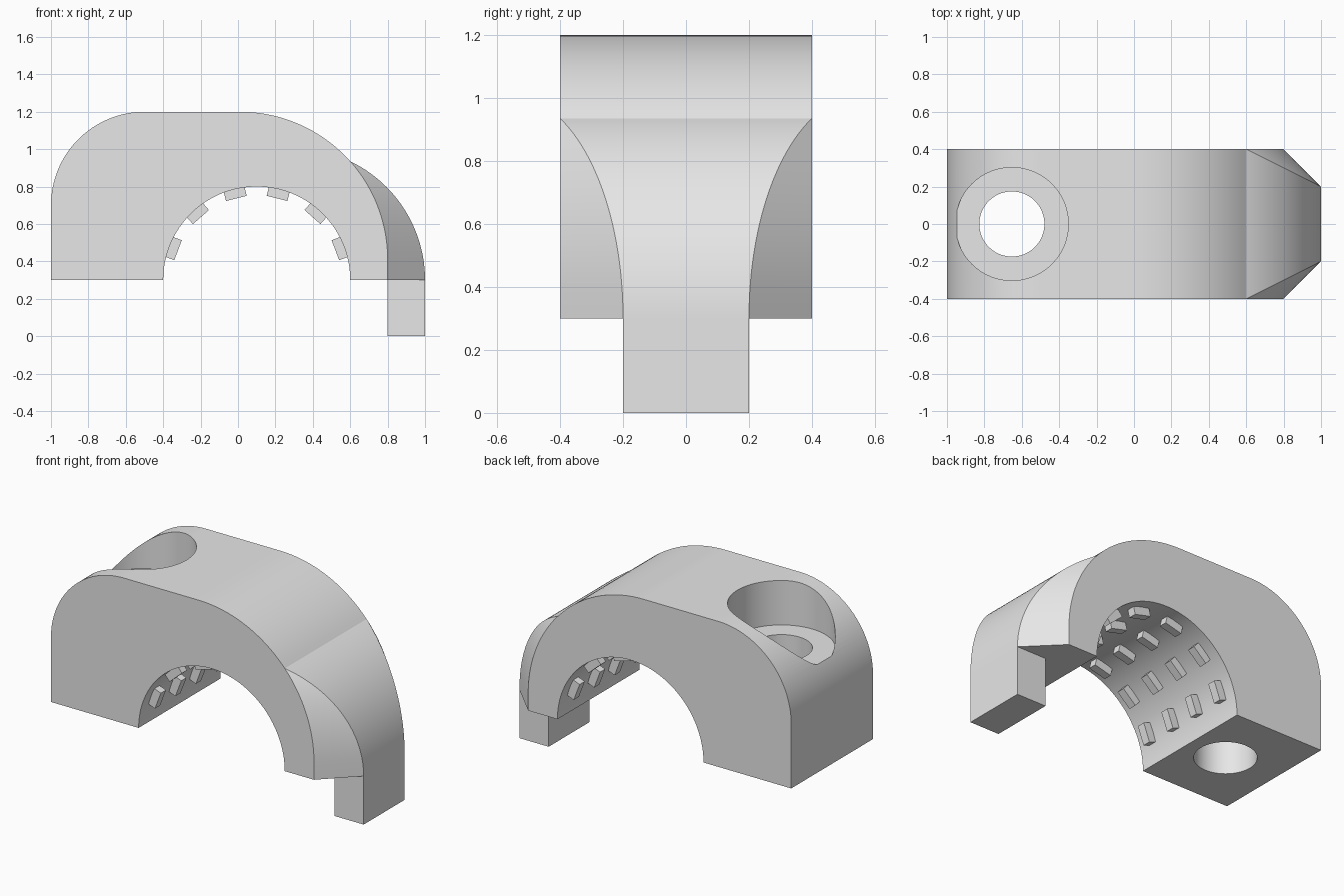
import bpy, bmesh
from math import sin, cos, acos, asin, sqrt, pi, radians
from mathutils import Matrix, Vector

old = bpy.data.objects.get("Cube")
if old:
    bpy.data.objects.remove(old, do_unlink=True)

grey = bpy.data.materials.new("plain_grey")
grey.use_nodes = True
grey.diffuse_color = (0.8, 0.8, 0.8, 1)
grey.node_tree.nodes["Principled BSDF"].inputs["Base Color"].default_value = (0.8, 0.8, 0.8, 1)


def make_object(name, bm):
    bmesh.ops.recalc_face_normals(bm, faces=bm.faces[:])
    mesh = bpy.data.meshes.new(name)
    bm.to_mesh(mesh)
    bm.free()
    mesh.materials.append(grey)
    obj = bpy.data.objects.new(name, mesh)
    bpy.context.collection.objects.link(obj)
    return obj


def select_only(obj):
    bpy.ops.object.select_all(action='DESELECT')
    obj.select_set(True)
    bpy.context.view_layer.objects.active = obj


def combine(obj, other, operation):
    mod = obj.modifiers.new(operation.lower(), 'BOOLEAN')
    mod.operation = operation
    mod.solver = 'EXACT'
    mod.object = other
    select_only(obj)
    bpy.ops.object.modifier_apply(modifier=mod.name)
    bpy.data.objects.remove(other, do_unlink=True)


def arc(cx, cz, r, start, end, n):
    return [(cx + r * cos(start + (end - start) * i / n),
             cz + r * sin(start + (end - start) * i / n)) for i in range(n + 1)]


def box(bm, size, matrix):
    bmesh.ops.create_cube(bm, size=1, matrix=matrix @ Matrix.Diagonal((*size, 1)))


def cylinder(name, radius, x, low, high):
    bm = bmesh.new()
    bmesh.ops.create_cone(bm, cap_ends=True, segments=96, radius1=radius, radius2=radius,
                          depth=high - low, matrix=Matrix.Translation((x, 0, (low + high) / 2)))
    return make_object(name, bm)


# Side profile dimensions
HALF, BASE, TIP_HALF = 0.4, 0.3, 0.2
SHOULDER = (0.01, 0.41, 0.79)            # centre x, centre z, radius
NOSE_X = 0.6
shoulder_end = acos((NOSE_X - SHOULDER[0]) / SHOULDER[2])
rise = SHOULDER[1] + SHOULDER[2] * sin(shoulder_end) - BASE
nose_cx = (1 - NOSE_X ** 2 - rise ** 2) / (2 - 2 * NOSE_X)
nose_r = 1 - nose_cx

upper = [(-1, BASE)] + arc(-0.5, 0.7, 0.5, pi, pi / 2, 32)
upper += arc(*SHOULDER, pi / 2, shoulder_end, 20)
nose = arc(nose_cx, BASE, nose_r, asin(rise / nose_r), 0, 40)
flank = [(SHOULDER[0] + sqrt(SHOULDER[2] ** 2 - max(z - SHOULDER[1], 0) ** 2), z)
         for x, z in nose[1:]]
bore = arc(0.1, BASE, 0.5, 0, pi, 64)
profile = upper + flank + bore
first, last = len(upper) - 1, len(upper) + len(flank) - 1

# Clamp body: extruded profile whose nose tapers in on both sides
bm = bmesh.new()
sides = [[bm.verts.new((x, s * HALF, z)) for x, z in profile] for s in (-1, 1)]
tips = []
for side, s in zip(sides, (-1, 1)):
    bm.faces.new(side)
    tip = [side[first]]
    for x, z in nose[1:]:
        y = HALF - (x - NOSE_X) * (HALF - TIP_HALF) / (1 - NOSE_X)
        tip.append(bm.verts.new((x, s * y, z)))
    tips.append(tip)
    for i in range(len(flank)):
        a, b = side[first + i], side[first + i + 1]
        bm.faces.new([a, b, tip[i + 1]] if i == 0 else [a, b, tip[i + 1], tip[i]])
front, back = sides
for i in range(len(flank)):
    bm.faces.new((tips[0][i], tips[0][i + 1], tips[1][i + 1], tips[1][i]))
for i in range(len(profile)):
    j = (i + 1) % len(profile)
    if i == last:
        bm.faces.new((front[i], tips[0][-1], tips[1][-1], back[i], back[j], front[j]))
    elif not first <= i < last:
        bm.faces.new((front[i], front[j], back[j], back[i]))
body = make_object("clamp_body", bm)

# Locating leg below the nose
bm = bmesh.new()
box(bm, (0.2, 2 * TIP_HALF, BASE), Matrix.Translation((0.9, 0, BASE / 2)))
combine(body, make_object("leg", bm), 'UNION')

# Bolt hole with a wide counterbore
combine(body, cylinder("bolt_hole", 0.174, -0.653, 0, 1.5), 'DIFFERENCE')
combine(body, cylinder("counterbore", 0.302, -0.653, 0.925, 1.5), 'DIFFERENCE')
select_only(body)
bpy.ops.object.shade_smooth_by_angle(angle=radians(20))

# Grip teeth lining the bore
bm = bmesh.new()
for angle in (14, 41.5, 69.2):
    for sign in (-1, 1):
        turn = Matrix.Rotation(radians(sign * angle), 4, 'Y')
        for y in (-0.3, -0.1, 0.1, 0.3):
            place = Matrix.Translation((0.1, y, BASE)) @ turn @ Matrix.Translation((0, 0, 0.477))
            box(bm, (0.114, 0.05, 0.054), place)
make_object("grip_teeth", bm)
